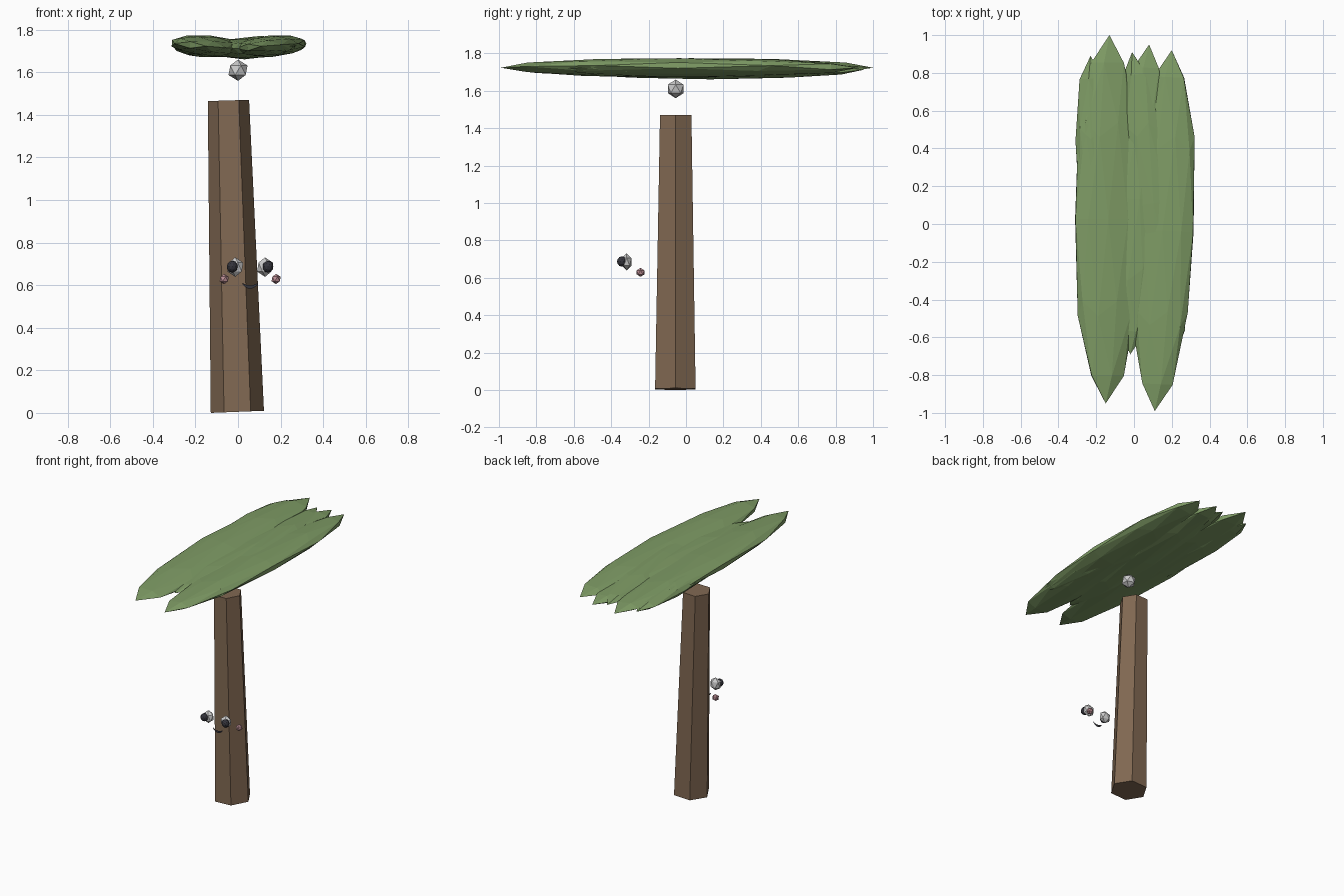
import bpy, bmesh, math
from mathutils import Matrix, Vector

if "Cube" in bpy.data.objects:
    bpy.data.objects.remove(bpy.data.objects["Cube"])


def material(name, rgb):
    m = bpy.data.materials.new(name)
    m.diffuse_color = (*rgb, 1)
    m.use_nodes = True
    m.node_tree.nodes["Principled BSDF"].inputs["Base Color"].default_value = m.diffuse_color
    return m


BARK = material("bark", (0.22, 0.14, 0.085))
LEAF = material("leaf_green", (0.21, 0.33, 0.13))
DARK = material("dark", (0.035, 0.035, 0.045))
PINK = material("pink", (0.5, 0.27, 0.3))


def finish(name, bm, mat=None):
    mesh = bpy.data.meshes.new(name)
    bm.to_mesh(mesh)
    bm.free()
    ob = bpy.data.objects.new(name, mesh)
    bpy.context.collection.objects.link(ob)
    if mat:
        mesh.materials.append(mat)
    return ob


def ball(name, matrix, subdivisions=1, mat=None):
    bm = bmesh.new()
    bmesh.ops.create_icosphere(bm, subdivisions=subdivisions, radius=1, matrix=matrix)
    return finish(name, bm, mat)


def place(loc, size):
    return Matrix.Translation(loc) @ Matrix.Diagonal((*size, 1))


# Leaning, tapered six-sided trunk
bm = bmesh.new()
rings = []
for cx, cy, cz, r, tilt in ((-0.003, -0.057, 0.005, 0.125, 0.04), (-0.045, -0.055, 1.468, 0.097, 0.03)):
    ring = []
    for i in range(6):
        a = i * math.pi / 3
        dx = r * math.cos(a)
        ring.append(bm.verts.new((cx + dx, cy + r * math.sin(a), cz + tilt * dx)))
    rings.append(ring)
bottom, top = rings
bm.faces.new(bottom[::-1])
bm.faces.new(top)
for i in range(6):
    j = (i + 1) % 6
    bm.faces.new((bottom[i], bottom[j], top[j], top[i]))
finish("trunk", bm, BARK)

# Canopy of long flattened leaves: front tip, back tip, half width, height, roll
leaves = [
    ((-0.15, -0.95), (-0.13, 1.00), 0.18, 1.723, 0.08),
    ((0.11, -0.99), (0.20, 0.92), 0.168, 1.723, -0.08),
    ((-0.02, -0.69), (0.08, 0.95), 0.14, 1.712, 0.0),
    ((-0.10, -0.70), (-0.23, 0.89), 0.13, 1.722, 0.05),
    ((0.22, -0.69), (-0.01, 0.91), 0.13, 1.720, -0.05),
]
for n, (front, back, width, z, roll) in enumerate(leaves, 1):
    f, b = Vector(front), Vector(back)
    mid, d = (f + b) / 2, b - f
    m = (Matrix.Translation((mid.x, mid.y, z))
         @ Matrix.Rotation(-math.atan2(d.x, d.y), 4, 'Z')
         @ Matrix.Rotation(roll, 4, 'Y')
         @ Matrix.Diagonal((width, d.length / 2, 0.051, 1))
         @ Matrix.Rotation(math.pi / 2, 4, 'X'))
    ball(f"leaf_{n}", m, 2, LEAF)

# Grey knob under the canopy
ball("knob", place((0, -0.055, 1.61), (0.05, 0.05, 0.05)))

# Face: eyes, pupils and cheeks mirrored about x = 0.057
MID = 0.057
for side, s in (("left", -1), ("right", 1)):
    ball(f"{side}_eye", place((MID + s * 0.07, -0.317, 0.685), (0.042, 0.03, 0.046)))
    ball(f"{side}_pupil", place((MID + s * 0.084, -0.343, 0.687), (0.026, 0.026, 0.028)), 2, DARK)
    ball(f"{side}_cheek", place((MID + s * 0.122, -0.243, 0.629), (0.024, 0.024, 0.024)), 1, PINK)

# Flat crescent mouth
bm = bmesh.new()
prev = None
for i in range(9):
    t = i / 4 - 1
    x = MID + 0.037 * t
    low = 0.583 + 0.022 * t * t
    high = low + 0.016 * (1 - 0.6 * t * t)
    pair = (bm.verts.new((x, -0.31, low)), bm.verts.new((x, -0.31, high)))
    if prev:
        bm.faces.new((prev[0], pair[0], pair[1], prev[1]))
    prev = pair
finish("mouth", bm, DARK)
